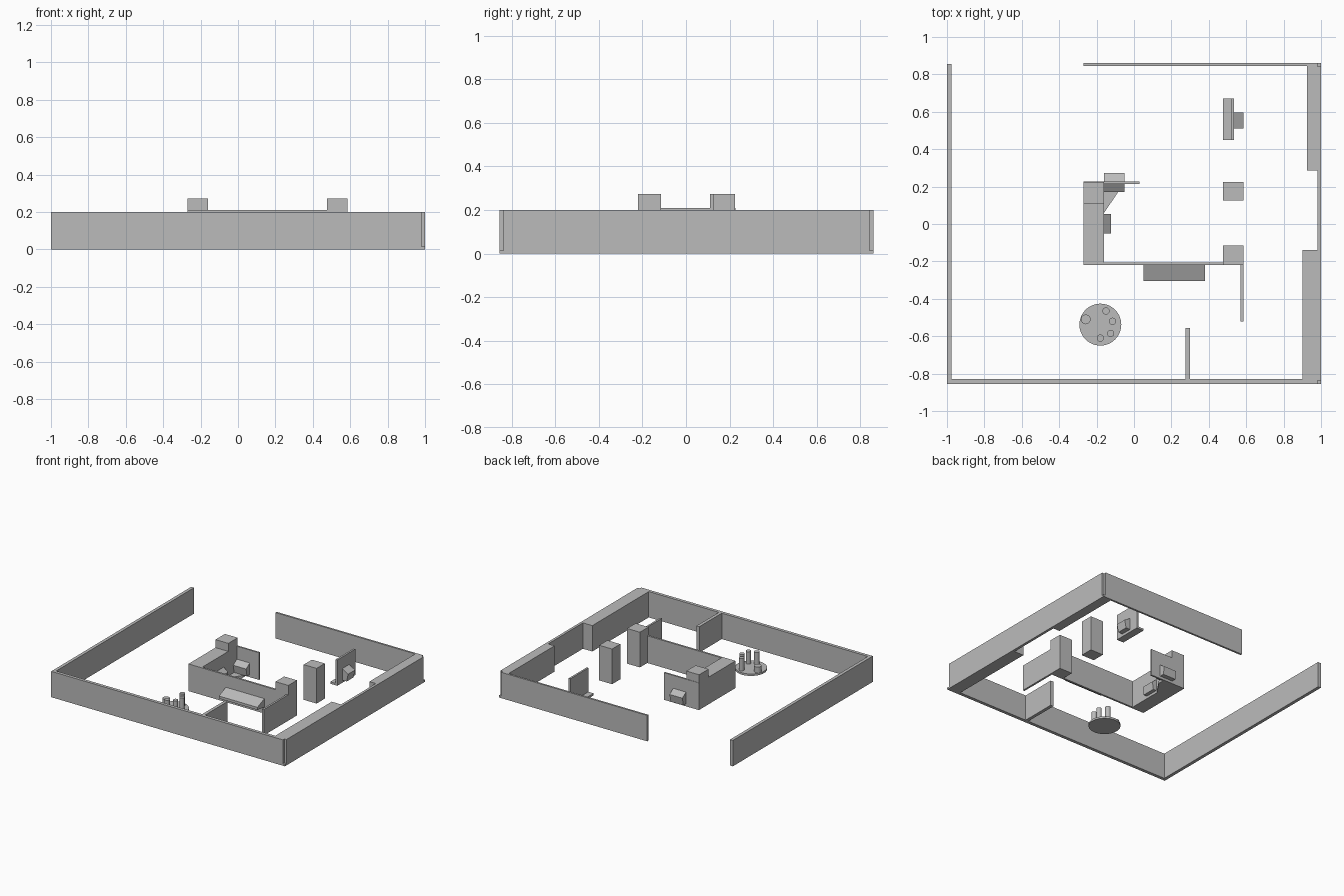
import bpy
import bmesh
from math import radians
from mathutils import Matrix

cube = bpy.data.objects.get("Cube")
if cube:
    bpy.data.objects.remove(cube, do_unlink=True)

# One flat grey for everything
grey = bpy.data.materials.new("plain_grey")
grey.use_nodes = True
grey.diffuse_color = (0.5, 0.5, 0.5, 1)
bsdf = next(n for n in grey.node_tree.nodes if n.type == "BSDF_PRINCIPLED")
bsdf.inputs["Base Color"].default_value = (0.5, 0.5, 0.5, 1)


def finish(name, bm):
    bmesh.ops.recalc_face_normals(bm, faces=bm.faces)
    mesh = bpy.data.meshes.new(name)
    bm.to_mesh(mesh)
    bm.free()
    mesh.materials.append(grey)
    obj = bpy.data.objects.new(name, mesh)
    bpy.context.collection.objects.link(obj)
    return obj


def extrude(name, points, offset):
    """Solid made by pushing a flat outline along an offset."""
    bm = bmesh.new()
    face = bm.faces.new([bm.verts.new(p) for p in points])
    top = bmesh.ops.extrude_face_region(bm, geom=[face], use_keep_orig=True)
    verts = [v for v in top["geom"] if isinstance(v, bmesh.types.BMVert)]
    bmesh.ops.translate(bm, verts=verts, vec=offset)
    return finish(name, bm)


def slab(name, outline, z0, z1):
    return extrude(name, [(x, y, z0) for x, y in outline], (0, 0, z1 - z0))


def box(name, x0, x1, y0, y1, z1, z0=0):
    return slab(name, [(x0, y0), (x1, y0), (x1, y1), (x0, y1)], z0, z1)


def wedge(name, profile, width, location, angle):
    """Profile of (reach, height) facing +x, centred across y, turned about z."""
    obj = extrude(name, [(r, -width / 2, z) for r, z in profile], (0, width, 0))
    obj.data.transform(Matrix.Translation(location)
                       @ Matrix.Rotation(radians(angle), 4, "Z"))
    return obj


def cylinder(name, x, y, radius, z0, z1, sides=32):
    bm = bmesh.new()
    bmesh.ops.create_cone(bm, cap_ends=True, segments=sides, radius1=radius,
                          radius2=radius, depth=z1 - z0,
                          matrix=Matrix.Translation((x, y, (z0 + z1) / 2)))
    obj = finish(name, bm)
    bpy.ops.object.select_all(action="DESELECT")
    obj.select_set(True)
    bpy.context.view_layer.objects.active = obj
    bpy.ops.object.shade_smooth_by_angle(angle=radians(35))


# Outer walls
H = 0.2
box("left_wall", -1, -0.975, -0.855, 0.855, H)
box("front_wall", -0.975, 0.9, -0.855, -0.83, H)
box("back_wall", -0.27, 0.925, 0.845, 0.86, H)
box("right_wall", 0.98, 1, -0.14, 0.285, H)

# Thick wall sections with notched outer corners and a low foot in each notch
for name, x, inner, outer in (("front_right_wall", 0.9, -0.14, -0.855),
                              ("back_right_wall", 0.925, 0.285, 0.86)):
    cut = outer - 0.018 * (1 if outer > 0 else -1)
    slab(name, [(x, inner), (1, inner), (1, cut), (0.982, cut),
                (0.982, outer), (x, outer)], 0, H)
    box(name + "_foot", 0.982, 1, min(cut, outer), max(cut, outer), 0.015)

# Partitions
box("front_partition", 0.275, 0.3, -0.83, -0.555, H)
box("side_partition", 0.57, 0.585, -0.52, -0.22, H)

# Central counter
box("counter_block", -0.27, -0.16, -0.22, 0.215, 0.21)
box("counter_front_panel", -0.16, 0.475, -0.22, -0.205, 0.21)
box("counter_back_panel", -0.27, 0.03, 0.215, 0.228, 0.21)
box("counter_top_box", -0.27, -0.16, 0.11, 0.225, 0.272, 0.21)
slab("counter_brace", [(-0.16, 0.06), (-0.085, 0.17), (-0.085, 0.215),
                       (-0.16, 0.215)], 0, 0.02)

# Tall columns
box("front_column", 0.475, 0.585, -0.22, -0.115, 0.272)
box("back_column", 0.475, 0.585, 0.125, 0.225, 0.272)

# Sloped shelf on the front of the counter
wedge("front_shelf", [(0, 0.115), (0.085, 0.08), (0.085, 0.06), (0, 0.05)],
      0.33, (0.215, -0.22, 0), -90)

# Free-standing display panel with its foot
box("display_panel", 0.52, 0.535, 0.45, 0.67, H)
box("display_foot", 0.475, 0.52, 0.45, 0.67, 0.015)

# Sloped consoles fixed to the panels
for name, reach, width, place, angle in (
        ("display_console", 0.05, 0.085, (0.535, 0.553, 0), 0),
        ("counter_side_console", 0.037, 0.105, (-0.16, 0.002, 0), 0),
        ("counter_front_console", 0.045, 0.11, (-0.105, 0.215, 0), -90),
        ("counter_back_console", 0.045, 0.11, (-0.105, 0.228, 0), 90)):
    wedge(name, [(0, 0.11), (reach, 0.08), (reach * 0.75, 0.02), (0, 0.02)],
          width, place, angle)

# Round base with upright cylinders
cylinder("round_base", -0.18, -0.538, 0.112, 0, 0.015, 48)
for i, (x, y, r, top) in enumerate((
        (-0.258, -0.51, 0.026, 0.06), (-0.15, -0.465, 0.019, 0.11),
        (-0.115, -0.52, 0.019, 0.11), (-0.125, -0.585, 0.019, 0.11),
        (-0.18, -0.61, 0.019, 0.11))):
    cylinder(f"pedestal_{i + 1}", x, y, r, 0.015, top)
